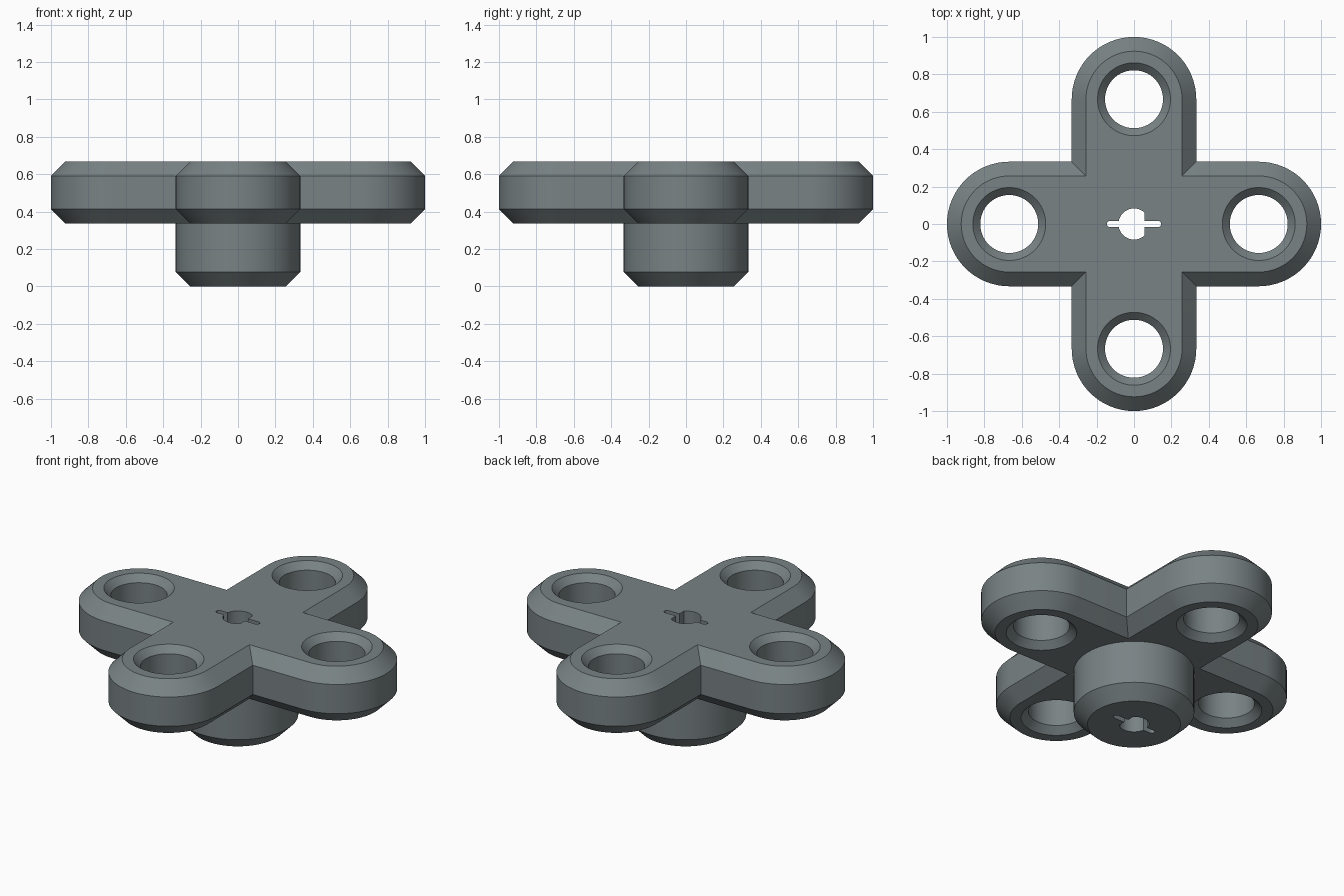
import bpy, bmesh, math

if "Cube" in bpy.data.objects:
    bpy.data.objects.remove(bpy.data.objects["Cube"])

grey = bpy.data.materials.new("slate grey")
grey.diffuse_color = (0.19, 0.225, 0.232, 1)
grey.use_nodes = True
grey.node_tree.nodes["Principled BSDF"].inputs["Base Color"].default_value = grey.diffuse_color

ARM = 0.667          # distance of the arm holes from the centre
Z0, Z1 = 0.337, 0.667  # bottom and top of the cross plate
BEVEL = 0.076


def loft(name, rings):
    """Closed solid from stacked rings given as (outline, z)."""
    bm = bmesh.new()
    loops = [[bm.verts.new((x, y, z)) for x, y in pts] for pts, z in rings]
    n = len(loops[0])
    for a, b in zip(loops, loops[1:]):
        for i in range(n):
            j = (i + 1) % n
            bm.faces.new((a[i], a[j], b[j], b[i]))
    bm.faces.new(loops[0][::-1])
    bm.faces.new(loops[-1])
    bmesh.ops.recalc_face_normals(bm, faces=bm.faces)
    mesh = bpy.data.meshes.new(name)
    bm.to_mesh(mesh)
    bm.free()
    mesh.materials.append(grey)
    ob = bpy.data.objects.new(name, mesh)
    bpy.context.collection.objects.link(ob)
    return ob


def circle(r, cx=0, cy=0, n=64):
    return [(cx + r * math.cos(2 * math.pi * i / n),
             cy + r * math.sin(2 * math.pi * i / n)) for i in range(n)]


def cross(r, n=32):
    """Four round-ended arms of half width r."""
    pts = []
    for k in range(4):
        c, s = round(math.cos(k * math.pi / 2)), round(math.sin(k * math.pi / 2))
        arm = [(ARM + r * math.cos(t), r * math.sin(t))
               for t in (math.pi * (i / n - 0.5) for i in range(n + 1))]
        arm.append((r, r))
        pts += [(x * c - y * s, x * s + y * c) for x, y in arm]
    return pts


def keyhole(r=0.083, half=0.0165, reach=0.145, flat=0.056):
    """Round hole with a flat on the +x side and a thin slot across."""
    def arc(cx, rad, a, b, n):
        return [(cx + rad * math.cos(a + (b - a) * i / n),
                 rad * math.sin(a + (b - a) * i / n)) for i in range(n + 1)]
    a_flat, a_slot = math.acos(flat / r), math.asin(half / r)
    end = reach - half
    pts = arc(end, half, -math.pi / 2, math.pi / 2, 8)
    pts += [(flat, half)]
    pts += arc(0, r, a_flat, math.pi - a_slot, 24)
    pts += arc(-end, half, math.pi / 2, 3 * math.pi / 2, 8)
    pts += arc(0, r, math.pi + a_slot, 2 * math.pi - a_flat, 24)
    pts += [(flat, -half)]
    return pts


def boolean(target, other, op):
    mod = target.modifiers.new(op, 'BOOLEAN')
    mod.operation, mod.solver, mod.object = op, 'EXACT', other
    bpy.context.view_layer.objects.active = target
    bpy.ops.object.modifier_apply(modifier=mod.name)
    bpy.data.objects.remove(other)


# Cross plate with bevelled rims
R = 0.333
body = loft("cross_hub", [(cross(R - BEVEL), Z0), (cross(R), Z0 + BEVEL),
                          (cross(R), Z1 - BEVEL), (cross(R - BEVEL), Z1)])

# Central boss below the plate
boss = loft("boss", [(circle(R - BEVEL), 0), (circle(R), BEVEL), (circle(R), Z0 + 0.05)])
boolean(body, boss, 'UNION')

# Countersunk holes near the arm ends
for x, y in ((ARM, 0), (-ARM, 0), (0, ARM), (0, -ARM)):
    rings = [(0.235, Z0 - 0.04), (0.155, Z0 + 0.04),
             (0.155, Z1 - 0.04), (0.235, Z1 + 0.04)]
    cutter = loft("hole_cutter", [(circle(r, x, y), z) for r, z in rings])
    boolean(body, cutter, 'DIFFERENCE')

# Slotted shaft hole through the centre
boolean(body, loft("shaft_cutter", [(keyhole(), -0.1), (keyhole(), 0.8)]), 'DIFFERENCE')

# Smooth rounds, sharp bevel edges
body.select_set(True)
bpy.context.view_layer.objects.active = body
bpy.ops.object.shade_smooth_by_angle(angle=math.radians(25))
